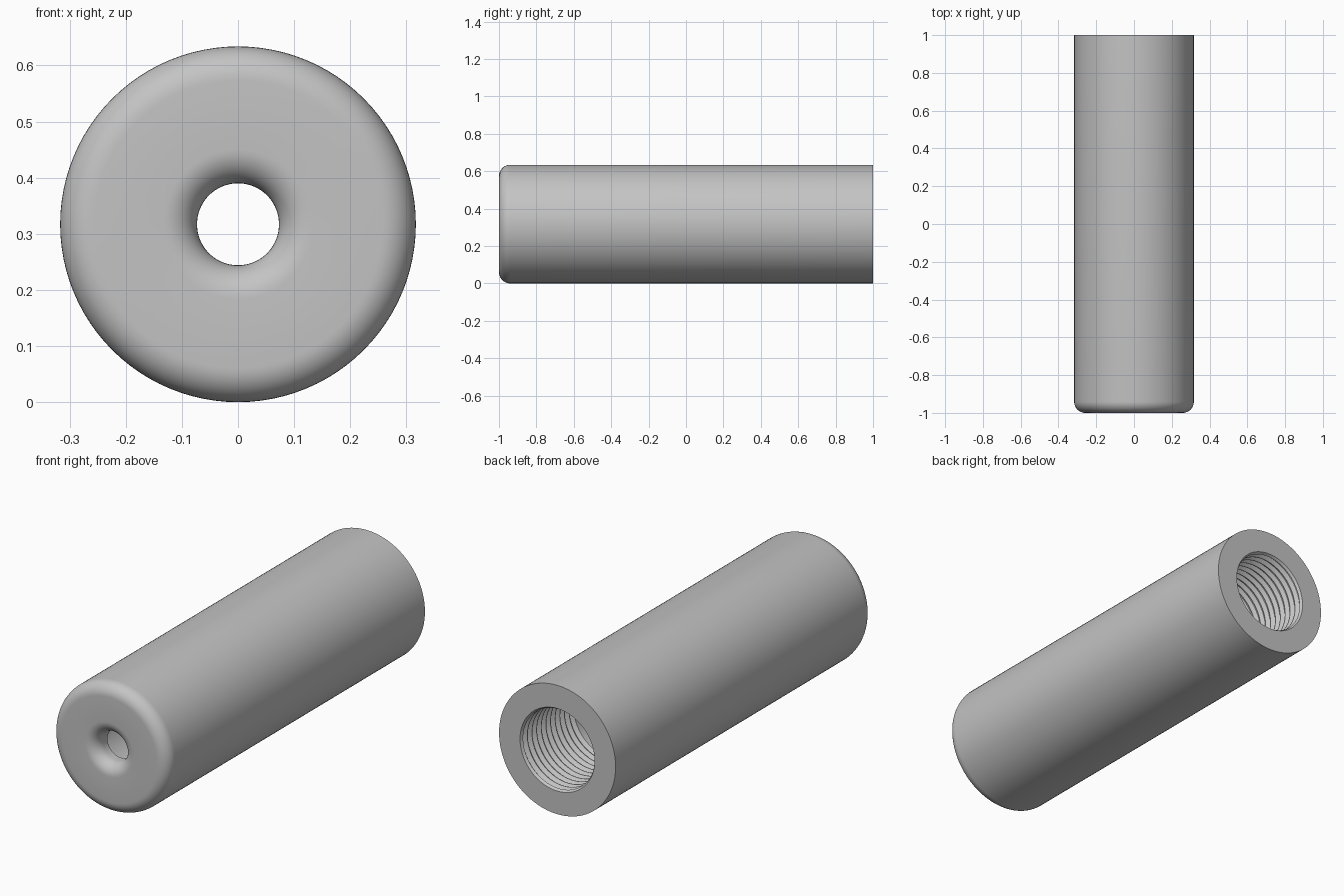
import bpy, bmesh, math

if "Cube" in bpy.data.objects:
    bpy.data.objects.remove(bpy.data.objects["Cube"])

R = 0.317          # outer radius
ROUND = 0.06       # front rim rounding
HOLE = 0.073       # small front hole
FLARE = 0.06       # rounded mouth of the front hole
BORE = 0.195       # wide rear bore
WALL = 0.09        # front wall thickness
PITCH, DEPTH, TURNS = 0.036, 0.016, 11
SEGMENTS = 96


def arc(cr, cy, rad, a0, a1, n=10):
    """Points (radius, y) along a circular arc, angles in degrees."""
    angles = [math.radians(a0 + (a1 - a0) * i / n) for i in range(n + 1)]
    return [(cr + rad * math.cos(a), cy + rad * math.sin(a)) for a in angles]


# closed cross-section: rear face, outer wall, rounded front, flared hole, bore
profile = [(BORE + DEPTH / 2, 1.0), (R, 1.0)]
profile += arc(R - ROUND, -1 + ROUND, ROUND, 0, -90)
profile += arc(HOLE + FLARE, -1 + FLARE, FLARE, -90, -180)
profile += [(HOLE, -1 + WALL), (BORE, -1 + WALL)]

# thread grooves near the rear opening
start = 1.0 - PITCH * TURNS - 0.01
for i in range(TURNS):
    y = start + i * PITCH
    profile += [(BORE, y), (BORE + DEPTH, y + PITCH * 0.4),
                (BORE + DEPTH, y + PITCH * 0.55), (BORE, y + PITCH * 0.92)]

# revolve the section around the long axis
bm = bmesh.new()
rings = []
for s in range(SEGMENTS):
    a = 2 * math.pi * s / SEGMENTS
    rings.append([bm.verts.new((r * math.cos(a), y, R + r * math.sin(a)))
                  for r, y in profile])
n = len(profile)
for s in range(SEGMENTS):
    p, q = rings[s], rings[(s + 1) % SEGMENTS]
    for i in range(n):
        j = (i + 1) % n
        bm.faces.new((p[i], p[j], q[j], q[i]))
bmesh.ops.recalc_face_normals(bm, faces=bm.faces)
mesh = bpy.data.meshes.new("threaded_sleeve")
bm.to_mesh(mesh)
bm.free()

sleeve = bpy.data.objects.new("threaded_sleeve", mesh)
bpy.context.collection.objects.link(sleeve)

grey = bpy.data.materials.new("plain grey")
grey.diffuse_color = (0.55, 0.55, 0.55, 1)
grey.use_nodes = True
grey.node_tree.nodes["Principled BSDF"].inputs["Base Color"].default_value = grey.diffuse_color
mesh.materials.append(grey)

bpy.context.view_layer.objects.active = sleeve
sleeve.select_set(True)
bpy.ops.object.shade_smooth_by_angle(angle=math.radians(25))
